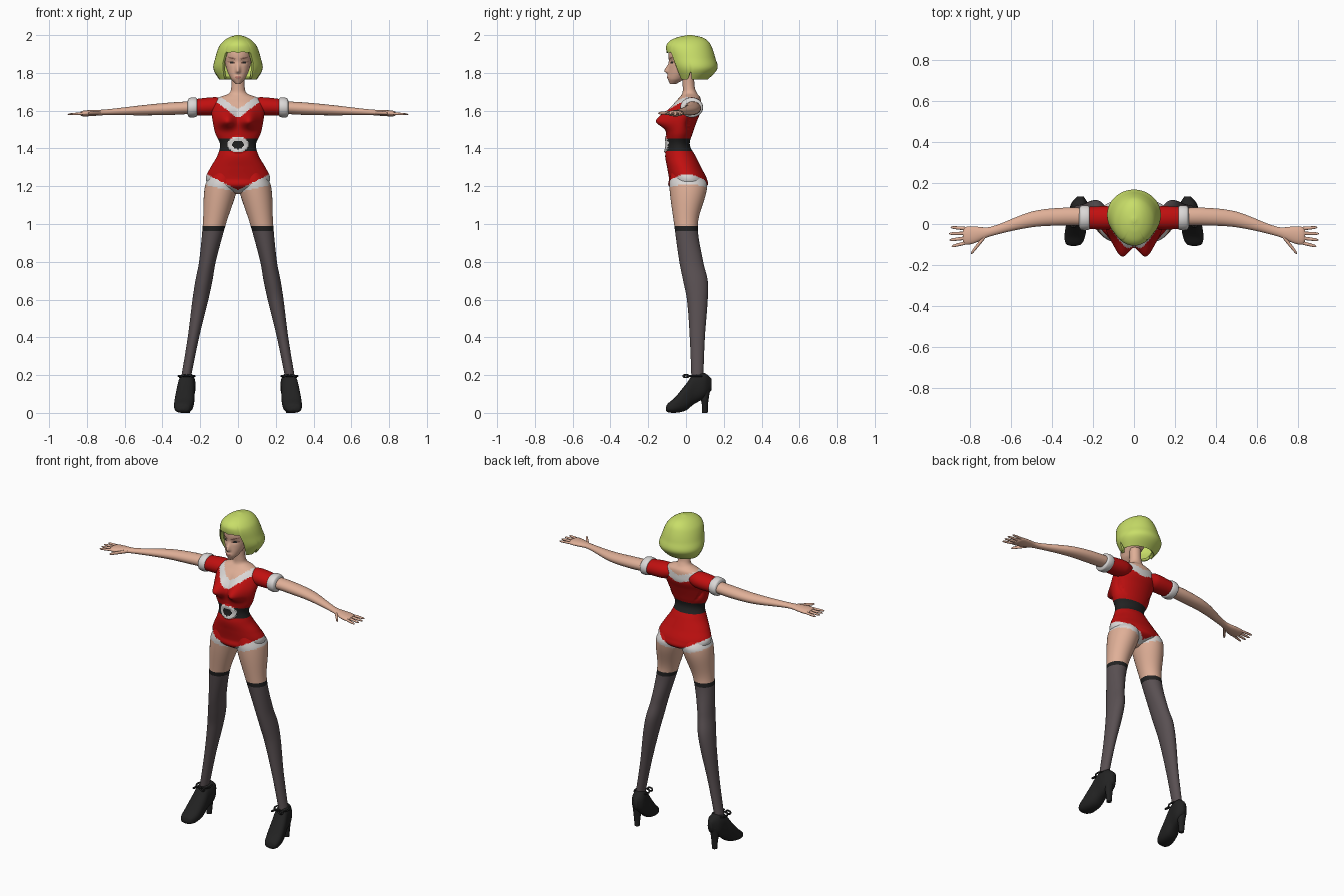
import bpy, bmesh
from math import sin, cos, pi, exp, degrees

if "Cube" in bpy.data.objects:
    bpy.data.objects.remove(bpy.data.objects["Cube"])


def material(name, *rgb):
    mat = bpy.data.materials.new(name)
    mat.use_nodes = True
    mat.diffuse_color = (*rgb, 1)
    mat.node_tree.nodes["Principled BSDF"].inputs["Base Color"].default_value = (*rgb, 1)
    return mat


skin = material("skin", .74, .43, .31)
red = material("red_cloth", .53, .005, .005)
white = material("white_trim", .7, .68, .67)
black = material("black_leather", .016, .016, .016)
hair_green = material("hair_green", .58, .73, .14)
stocking = material("stocking_grey", .1, .08, .085)
brown = material("face_brown", .24, .11, .08)
lip = material("lip_rose", .5, .2, .16)


def section(rings, t):
    """Smoothly interpolate the ring values at position t."""
    def slope(i, k):
        before, after = rings[max(i - 1, 0)], rings[min(i + 1, len(rings) - 1)]
        return (after[k] - before[k]) / (after[0] - before[0])
    i = 0
    while i < len(rings) - 2 and t > rings[i + 1][0]:
        i += 1
    low, high = rings[i], rings[i + 1]
    gap = high[0] - low[0]
    u = (t - low[0]) / gap
    blend = u * u * (3 - 2 * u)
    return [low[k] + (high[k] - low[k]) * blend
            + gap * u * (1 - u) * (slope(i, k) * (1 - u) - slope(i + 1, k) * u)
            for k in range(1, len(low))]


def middle(t):
    return 0


def loft(name, rings, mats, axis="z", rows=40, segs=32, side=1, line=middle,
         rule=None, start=None, shape=None, power=1):
    """Skin rings of (position, half width, centre, half depth) along an axis.
    The other centre follows line(position)."""
    bm = bmesh.new()
    grid = []
    first, last = rings[0][0], rings[-1][0]
    for r in range(rows + 1):
        ease = (1 - cos(pi * r / rows)) / 2
        loop = []
        for s in range(segs):
            angle = 2 * pi * s / segs
            begin = start(angle) if start else first
            t = begin + (last - begin) * ease
            width, centre, depth = section(rings, t)
            across, along = [abs(c) ** power * (1 if c > 0 else -1)
                             for c in (sin(angle), -cos(angle))]
            p, q = line(t) + width * across, centre + depth * along
            co = {"x": (t, q, p), "y": (p, t, q), "z": (p, q, t)}[axis]
            x, y, z = shape(*co) if shape else co
            loop.append(bm.verts.new((x * side, y, z)))
        grid.append(loop)
    for lower, upper in zip(grid, grid[1:]):
        for s in range(segs):
            n = (s + 1) % segs
            bm.faces.new((lower[s], lower[n], upper[n], upper[s]))
    if not start:
        bm.faces.new(grid[0])
    bm.faces.new(grid[-1])
    bmesh.ops.recalc_face_normals(bm, faces=bm.faces)
    for face in bm.faces:
        face.smooth = True
        if rule:
            face.material_index = mats.index(rule(*face.calc_center_median()))
    mesh = bpy.data.meshes.new(name)
    bm.to_mesh(mesh)
    bm.free()
    for mat in mats:
        mesh.materials.append(mat)
    ob = bpy.data.objects.new(name, mesh)
    bpy.context.collection.objects.link(ob)
    return ob


def oval(x, z, cx, cz, rx, rz):
    """Squared distance from an oval's centre, one at its rim."""
    return ((abs(x) - cx) / rx) ** 2 + ((z - cz) / rz) ** 2


def buckle(x, y, z):
    return oval(x, z, 0, 1.42, .056, .042) if y < -.04 else 9


# Suit colours: leg trim, belt with buckle, and neckline
def suit_rule(x, y, z):
    out = abs(x)
    if z < 1.165 + out / 4:
        return skin
    if z < min(1.18 + out / 2, 1.3):
        return white
    if buckle(x, y, z) < 1:
        return black if buckle(x, y, z) < .3 else white
    if abs(z - 1.42) < .03:
        return black
    collar = z - .3 * out - .035 if y > .02 else z - .75 * out
    return skin if collar > 1.605 else white if collar > 1.56 else red


# Bust and raised buckle
def torso_shape(x, y, z):
    if y < .02:
        y -= .066 * exp(-oval(x, z, .06, 1.545, .045, .06 if z > 1.545 else .036))
    if buckle(x, y, z) < 1:
        y -= .009
    return x, y, z


loft("torso", [
    (1.16, .02, 0, .03), (1.2, .14, .01, .1), (1.24, .17, .01, .1),
    (1.3, .145, -.01, .09), (1.36, .11, -.03, .08), (1.42, .095, -.04, .06),
    (1.48, .12, -.035, .07), (1.55, .135, -.02, .08), (1.6, .14, 0, .08),
    (1.64, .13, .01, .07), (1.67, .1, .02, .055), (1.69, .05, .02, .04),
    (1.72, .036, .015, .032), (1.8, .034, .01, .032)],
    [red, white, black, skin], rows=150, segs=112, rule=suit_rule, shape=torso_shape)


# Head with nose, eye sockets and lips
def face_shape(x, y, z):
    if y < -.04:
        y -= .022 * exp(-oval(x, z, 0, 1.81, .012, .03 if z > 1.81 else .012))
        y += .007 * exp(-oval(x, z, .03, 1.86, .02, .014))
        y -= .005 * exp(-oval(x, z, 0, 1.777, .018, .01))
    return x, y, z


def face_rule(x, y, z):
    out = abs(x) - .034
    if y > -.03:
        return skin
    if oval(out, z - out * .15, 0, 1.856, .02, .006) < 1:
        return black if abs(out) < .01 else brown
    if abs(out) < .02 and abs(z - 1.878 - .3 * out) < .003:
        return brown
    return lip if oval(x, z, 0, 1.777, .017, .006) < 1 else skin


loft("head", [
    (1.74, .01, -.07, .015), (1.77, .038, -.05, .045), (1.84, .066, -.01, .08),
    (1.92, .07, 0, .09), (1.96, .04, 0, .06)],
    [skin, black, brown, lip], rows=90, segs=112, rule=face_rule, shape=face_shape)


# Bob haircut whose lower edge follows fringe, side locks and nape
def hair_edge(angle):
    turn = degrees(min(angle, 2 * pi - angle))
    if turn < 36:
        return 1.905 + .006 * abs(sin(turn / 8))
    if turn < 43:
        return 1.905 - .02 * (turn - 36)
    return 1.765 + .045 * exp(-((turn - 80) / 4) ** 2)


hair = loft("hair", [
    (1.75, .09, .03, .07), (1.82, .13, .045, .12), (1.88, .12, .03, .125),
    (1.94, .1, .015, .12), (1.97, .075, .015, .1), (1.99, .043, .02, .06),
    (2, .01, .02, .01)], [hair_green], rows=44, segs=120, start=hair_edge)
shell = hair.modifiers.new("thickness", "SOLIDIFY")
shell.thickness = .018


# Legs splay outward, arms droop slightly, feet turn out
def leg_line(z):
    return .31 - .185 * z


def arm_line(x):
    return 1.63 - .055 * x


def foot_line(y):
    return .28 - .14 * y


def heel_line(z):
    return .27


def leg_rule(x, y, z):
    if z > 1.1:
        return suit_rule(x, y, z)
    return skin if z > .993 else black if z > .97 else stocking


for side, word in ((1, "left_"), (-1, "right_")):
    # Leg with stocking and dark top band
    loft(word + "leg", [
        (.15, .025, .06, .03), (.4, .03, .06, .04), (.6, .042, .06, .055),
        (.7, .045, .05, .065), (.8, .044, .028, .063), (1, .061, 0, .063),
        (1.2, .087, .012, .1), (1.27, .065, 0, .08)],
        [skin, stocking, black, red, white], rows=120, segs=56, side=side,
        line=leg_line, rule=leg_rule)

    # Heeled shoe
    loft(word + "shoe", [
        (-.107, .01, .02, .006), (-.1, .035, .025, .02), (-.06, .05, .04, .04),
        (0, .05, .083, .07), (.04, .045, .125, .08), (.1, .04, .145, .065),
        (.135, .015, .15, .03)], [black], "y", side=side, line=foot_line, power=.8)
    loft(word + "heel", [(0, .015, .1, .015), (.05, .02, .1, .017), (.14, .03, .095, .035)],
         [black], rows=14, segs=20, side=side, line=heel_line)

    # Ankle lace with a small bow
    for part, x, y, size, tilt in (("ankle_lace", .272, .05, .043, 0),
                                   ("bow_loop_outer", .295, 0, .014, .5),
                                   ("bow_loop_inner", .25, 0, .014, -.5)):
        bpy.ops.mesh.primitive_torus_add(
            major_radius=size, minor_radius=.005, major_segments=24, minor_segments=8,
            location=(x * side, y, .195), rotation=(0, tilt * side, 0))
        ob = bpy.context.object
        ob.name = word + part
        ob.data.materials.append(black)
        bpy.ops.object.shade_smooth()

    # Sleeve, cuff, arm and palm
    loft(word + "sleeve", [(.07, .035, .03, .04), (.12, .048, .03, .056), (.24, .043, .03, .053)],
         [red], "x", side=side, line=arm_line)
    loft(word + "cuff", [(.213, .035, .03, .045), (.22, .05, .03, .058),
                         (.26, .05, .03, .058), (.267, .035, .03, .045)],
         [white], "x", rows=16, side=side, line=arm_line)
    loft(word + "arm", [
        (.2, .033, .035, .042), (.35, .033, .036, .043), (.5, .027, .022, .038),
        (.7, .015, -.037, .023), (.78, .016, -.053, .041), (.82, .015, -.057, .043),
        (.834, .01, -.058, .03)], [skin], "x", rows=56, side=side, line=arm_line)

    # Fingers fan out from the palm; the thumb points forward
    digits = [(name + "_finger", .8, -.024 - .021 * i, .905 - .009 * abs(i - 1.3),
               -.016 - .031 * i, .009)
              for i, name in enumerate(("little", "ring", "middle", "index"))]
    digits.append(("thumb", .725, -.058, .795, -.145, .013))
    for part, base_x, base_y, tip_x, tip_y, radius in digits:
        taper = [(base_x + (tip_x - base_x) * u, radius * k * .8,
                  base_y + (tip_y - base_y) * u, radius * k)
                 for u, k in ((0, 1), (.8, .8), (.95, .5), (1, .1))]
        loft(word + part, taper, [skin], "x", 14, 14, side, arm_line)
